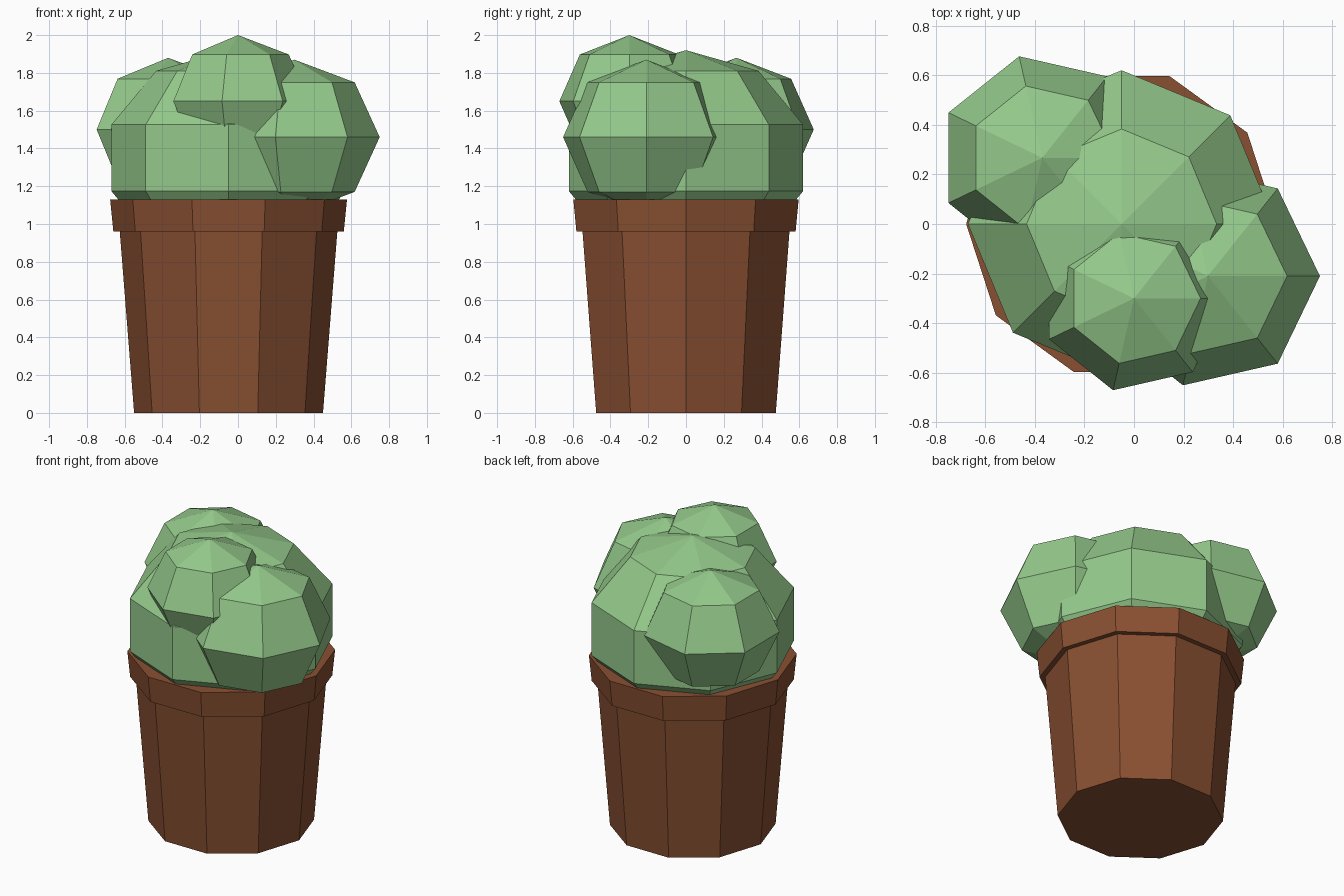
import bpy, bmesh
from math import pi, cos, sin

cube = bpy.data.objects.get("Cube")
if cube:
    bpy.data.objects.remove(cube, do_unlink=True)


def make_material(name, rgb):
    mat = bpy.data.materials.new(name)
    mat.use_nodes = True
    color = (*rgb, 1.0)
    mat.diffuse_color = color
    mat.node_tree.nodes["Principled BSDF"].inputs["Base Color"].default_value = color
    return mat


leaf_green = make_material("leaf green", (0.30, 0.59, 0.26))
terracotta = make_material("terracotta brown", (0.25, 0.08, 0.032))


def lathe(name, profile, sides, location, mat):
    """Flat-faced solid of revolution; a zero radius makes a pole, other ends are capped."""
    bm = bmesh.new()
    rings = []
    for r, z in profile:
        if r < 1e-5:
            rings.append([bm.verts.new((0, 0, z))] * sides)
        else:
            angles = [2 * pi * k / sides for k in range(sides)]
            rings.append([bm.verts.new((r * cos(a), r * sin(a), z)) for a in angles])
    for low, high in zip(rings, rings[1:]):
        for k in range(sides):
            n = (k + 1) % sides
            corners = dict.fromkeys((low[k], low[n], high[n], high[k]))
            bm.faces.new(list(corners))
    for ring in (rings[0], rings[-1]):
        if len(set(ring)) > 1:
            bm.faces.new(ring)
    bmesh.ops.recalc_face_normals(bm, faces=bm.faces)
    mesh = bpy.data.meshes.new(name)
    bm.to_mesh(mesh)
    bm.free()
    mesh.materials.append(mat)
    obj = bpy.data.objects.new(name, mesh)
    obj.location = location
    bpy.context.collection.objects.link(obj)
    return obj


def foliage(name, center, radius, half_height, sides, bands):
    """Faceted, slightly flattened ball with its poles on the z axis."""
    lats = [-pi / 2 + pi * i / bands for i in range(bands + 1)]
    profile = [(radius * cos(a), half_height * sin(a)) for a in lats]
    return lathe(name, profile, sides, center, leaf_green)


# Ten-sided tapered pot and its overhanging rim
POT_X = -0.05
lathe("pot_body", [(0.5, 0), (0.576, 0.96)], 10, (POT_X, 0, 0), terracotta)
lathe("pot_rim", [(0.61, 0.96), (0.627, 1.13)], 10, (POT_X, 0, 0), terracotta)

# Large central clump with three smaller ones growing out of it
foliage("main_foliage", (POT_X, 0, 1.35), 0.652, 0.57, 8, 5)
foliage("front_foliage", (0, -0.30, 1.65), 0.38, 0.35, 7, 4)
foliage("left_foliage", (0.298, -0.21, 1.46), 0.452, 0.41, 7, 4)
foliage("back_right_foliage", (-0.37, 0.267, 1.50), 0.42, 0.38, 7, 4)
